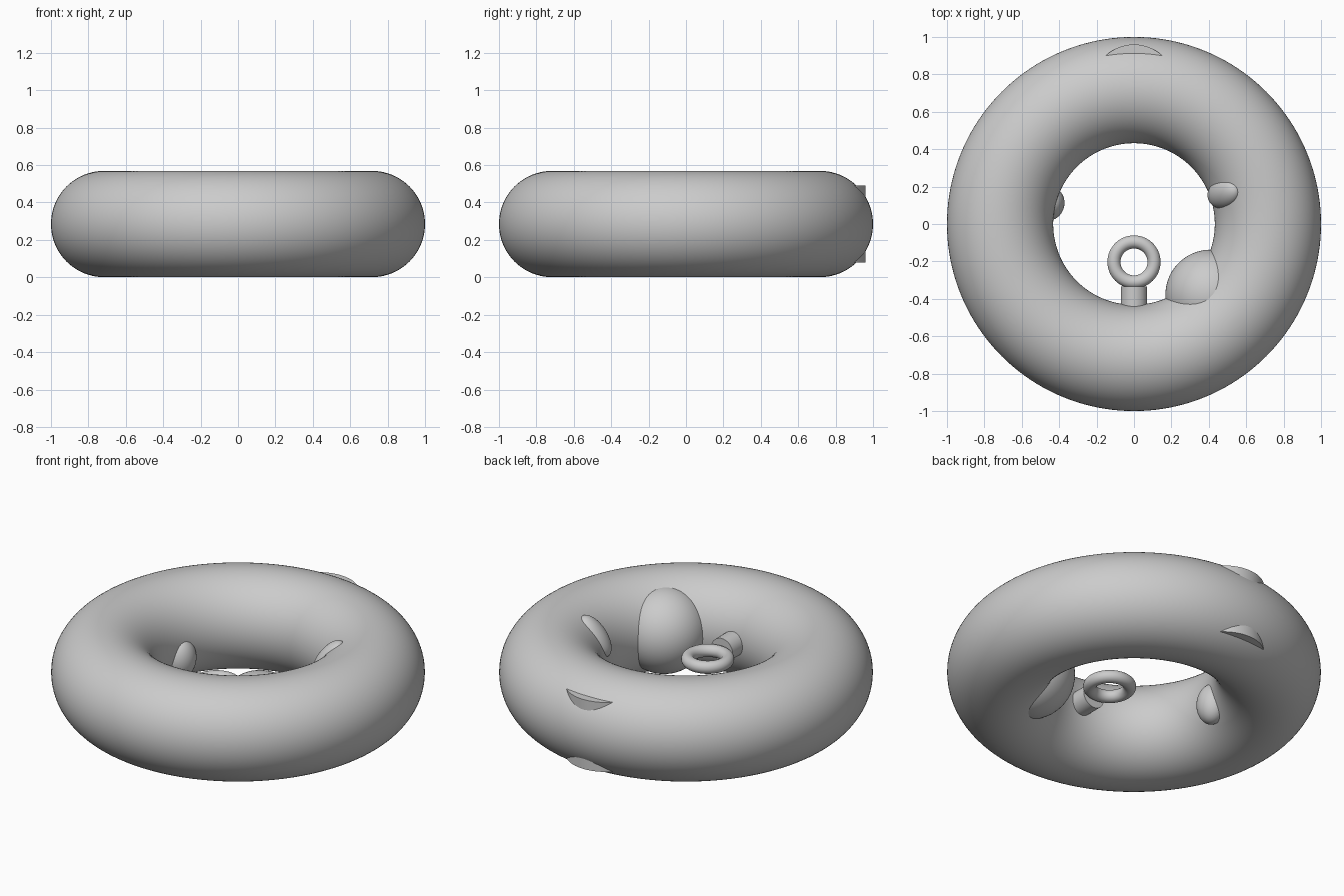
import bpy, math
from mathutils import Matrix, Vector

if "Cube" in bpy.data.objects:
    bpy.data.objects.remove(bpy.data.objects["Cube"])

grey = bpy.data.materials.new("plain_grey")
grey.diffuse_color = (0.6, 0.6, 0.6, 1)
grey.use_nodes = True
grey.node_tree.nodes["Principled BSDF"].inputs["Base Color"].default_value = grey.diffuse_color
Z = 0.285  # mid height of the big ring


def finish(name):
    ob = bpy.context.object
    ob.name = name
    ob.data.materials.append(grey)
    bpy.ops.object.shade_smooth_by_angle(angle=math.radians(40))
    return ob


def torus(name, loc, major, minor, u, v):
    bpy.ops.mesh.primitive_torus_add(location=loc, major_radius=major, minor_radius=minor,
                                     major_segments=u, minor_segments=v)
    return finish(name)


def blob(name, angle, radius, dz, radii, tilt=0):
    """Ellipsoid on the ring: radii are radial, tangential, vertical; tilt leans outward."""
    bpy.ops.mesh.primitive_uv_sphere_add(segments=64, ring_count=32, radius=1)
    ob = finish(name)
    a = math.radians(angle)
    ob.data.transform(Matrix.Translation((radius * math.cos(a), radius * math.sin(a), Z + dz))
                      @ Matrix.Rotation(a, 4, 'Z') @ Matrix.Rotation(math.radians(tilt), 4, 'Y')
                      @ Matrix.Diagonal((*radii, 1)))


# big ring and the small ring inside its hole
torus("big_ring", (0, 0, Z), 0.716, 0.284, 160, 80)
torus("small_ring", (0, -0.203, Z), 0.107, 0.035, 80, 32)

# stem joining the small ring to the big one
bpy.ops.mesh.primitive_cylinder_add(vertices=64, radius=0.07, depth=0.17,
                                    location=(0, -0.42, Z), rotation=(math.pi / 2, 0, 0))
finish("stem")

# upright drum buried in the back, its rims poking out
bpy.ops.mesh.primitive_cylinder_add(vertices=96, radius=0.22, depth=0.41, location=(0, 0.74, Z))
finish("back_drum")

# large ball and two small bumps on the inner wall
blob("inner_ball", -42.8, 0.557, 0, (0.241, 0.241, 0.241))
blob("left_bump", 166.5, 0.465, -0.08, (0.08, 0.09, 0.115))
blob("right_bump", 18.5, 0.507, 0.145, (0.06, 0.078, 0.13), tilt=34.6)
